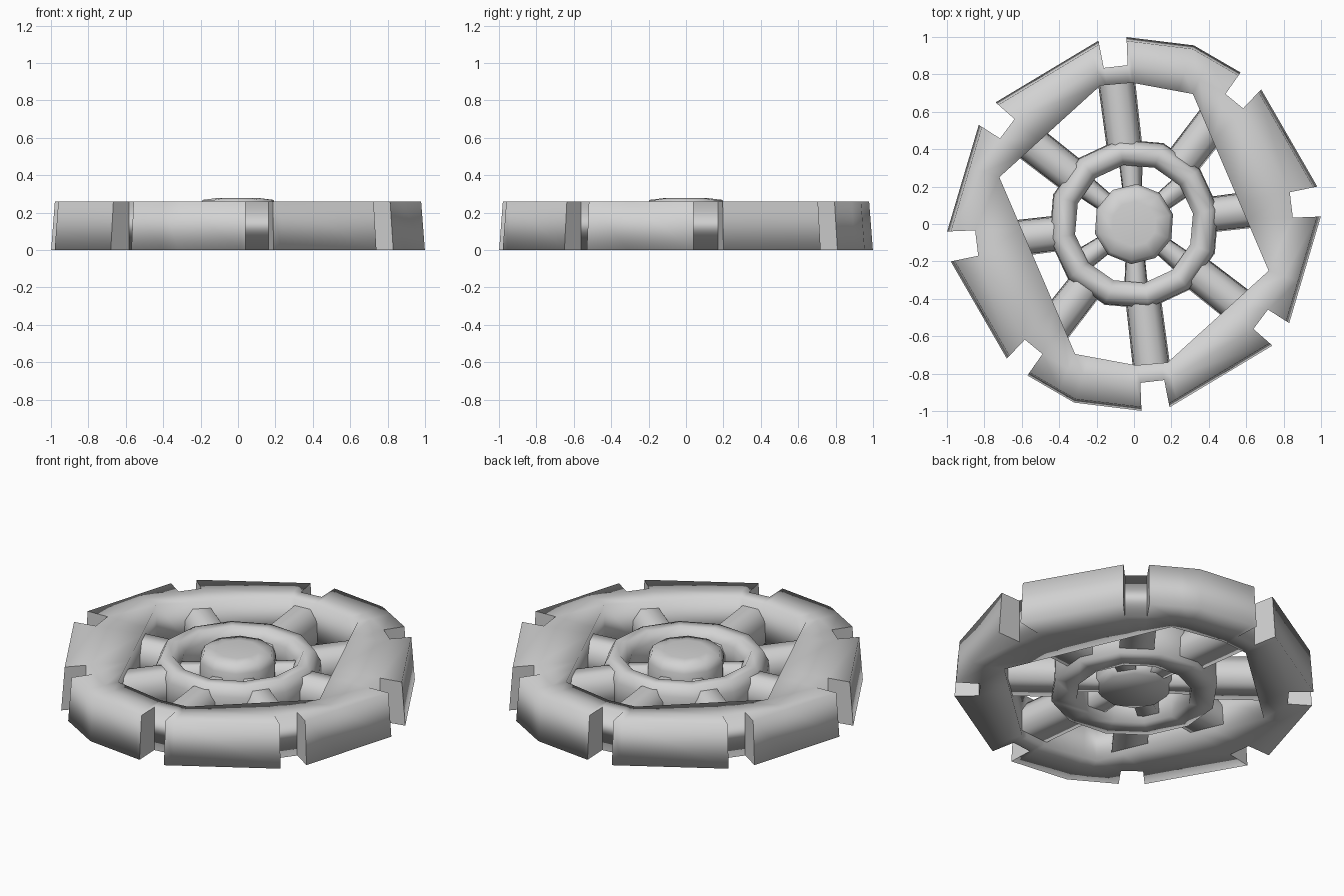
import bpy, bmesh, math
from mathutils import Vector

cube = bpy.data.objects.get("Cube")
if cube:
    bpy.data.objects.remove(cube, do_unlink=True)

# One plain grey for the whole wheel
grey = bpy.data.materials.new("plain_grey")
grey.use_nodes = True
COLOUR = (0.65, 0.65, 0.65, 1)
grey.diffuse_color = COLOUR
grey.node_tree.nodes["Principled BSDF"].inputs["Base Color"].default_value = COLOUR

HEIGHT = 0.26
FLOOR = 0.85      # radius of the notch floors


def finish(bm, name):
    bmesh.ops.remove_doubles(bm, verts=bm.verts, dist=0.0005)
    bmesh.ops.recalc_face_normals(bm, faces=bm.faces)
    mesh = bpy.data.meshes.new(name)
    bm.to_mesh(mesh)
    bm.free()
    mesh.materials.append(grey)
    obj = bpy.data.objects.new(name, mesh)
    bpy.context.collection.objects.link(obj)
    return obj


def strip(bm, sections, closed=False):
    """Skin a run of matching closed sections with smooth quads."""
    rows = [[bm.verts.new(p) for p in s] for s in sections]
    pairs = list(zip(rows, rows[1:]))
    if closed:
        pairs.append((rows[-1], rows[0]))
    for a, b in pairs:
        for i in range(len(a)):
            j = (i + 1) % len(a)
            bm.faces.new((a[i], a[j], b[j], b[i])).smooth = True
    return rows


def polar(r, angle, z):
    return Vector((r * math.cos(angle), r * math.sin(angle), z))


def ray_radius(points, angle):
    """Distance from the centre to a polyline along an angle."""
    d = Vector((math.cos(angle), math.sin(angle)))
    for a, b in zip(points, points[1:]):
        a, b = Vector(a), Vector(b)
        e = b - a
        det = d.cross(e)
        if abs(det) < 1e-9:
            continue
        t, u = a.cross(e) / det, a.cross(d) / det
        if t > 0 and -0.001 <= u <= 1.001:
            return t
    return 0.75


def half_turn(points):
    return [(-x, -y) for x, y in points]


# Rim: eight tread blocks with notches between, around an angular opening
half_inner = [(0.315, 0.695), (0.72, -0.25), (0.18, -0.74), (0.01, -0.755)]
inner = half_inner + half_turn(half_inner)
inner.append(inner[0])
half_blocks = [
    [(-0.04, 0.999), (0.32, 0.955), (0.57, 0.81)],
    [(0.68, 0.72), (0.98, 0.20)],
    [(0.999, 0.04), (0.83, -0.53)],
    [(0.74, -0.65), (0.19, -0.98)],
]
blocks = half_blocks + [half_turn(b) for b in half_blocks]


def angle_after(point, start):
    """Clockwise angle from start to a point."""
    return (start - math.atan2(point[1], point[0])) % math.tau


def core(angle):
    r = ray_radius(inner, angle)
    return [polar(FLOOR, angle, HEIGHT), polar(r, angle, HEIGHT),
            polar(r, angle, 0), polar(FLOOR, angle, 0)]


bm = bmesh.new()
for k, block in enumerate(blocks):
    start = math.atan2(block[0][1], block[0][0])
    span = angle_after(block[-1], start)
    stops = [0, span]
    for p in block[1:-1] + inner[:-1]:
        turn = angle_after(p, start)
        if 0.01 < turn < span - 0.01:
            stops.append(turn)
    sections = []
    for turn in sorted(stops):
        a = start - turn
        r = ray_radius(block, a)
        sections.append([polar(r, a, 0), polar(r * 0.98, a, HEIGHT)] + core(a))
    rows = strip(bm, sections)
    for row in (rows[0], rows[-1]):
        bm.faces.new((row[0], row[1], row[2], row[5]))
    gap_end = blocks[(k + 1) % len(blocks)][0]
    gap_span = angle_after(gap_end, start)
    strip(bm, [core(start - span), core(start - gap_span)])
finish(bm, "notched_rim")


def lathe(name, profile, sides, turn, closed_profile):
    bm = bmesh.new()
    sections = [[polar(r, turn + math.tau * i / sides, z) for i in range(sides)]
                for r, z in profile]
    rows = strip(bm, sections, closed_profile)
    if not closed_profile:
        for row in (rows[0], rows[-1]):
            bm.faces.new(row).smooth = True
    return finish(bm, name)


# Middle ring and raised hub
lathe("middle_ring", [(0.46, 0.0), (0.455, 0.19), (0.425, 0.25), (0.36, 0.25),
                      (0.32, 0.2), (0.32, 0.0)], 12, math.radians(10), True)
lathe("hub", [(0.19, 0.02), (0.215, 0.06), (0.215, 0.225), (0.195, 0.268),
              (0.12, 0.277)], 10, math.radians(14), False)


def spoke(name, angle, r0, r1, width0, width1, low, high):
    """Radial bar with a rounded top."""
    out = polar(1, angle, 0)
    side = Vector((-out.y, out.x, 0))
    shape = [(-1, 0), (-0.92, 0.65), (-0.5, 1), (0.5, 1), (0.92, 0.65), (1, 0)]
    bm = bmesh.new()
    sections = []
    for r, w in ((r0, width0), (r1, width1)):
        sections.append([out * r + side * (s * w / 2)
                         + Vector((0, 0, low + t * (high - low))) for s, t in shape])
    for row in strip(bm, sections):
        bm.faces.new(row)
    finish(bm, name)


# Outer spokes line up with the notches
for i in range(8):
    spoke(f"outer_spoke_{i + 1}", math.radians(7 + 45 * i),
          0.40, 0.80, 0.19, 0.20, 0.03, 0.22)

# Six short spokes join hub and ring
for i, degrees in enumerate((38, 93, 143, 215, 272, 322)):
    spoke(f"inner_spoke_{i + 1}", math.radians(degrees),
          0.15, 0.36, 0.10, 0.13, 0.04, 0.19)
